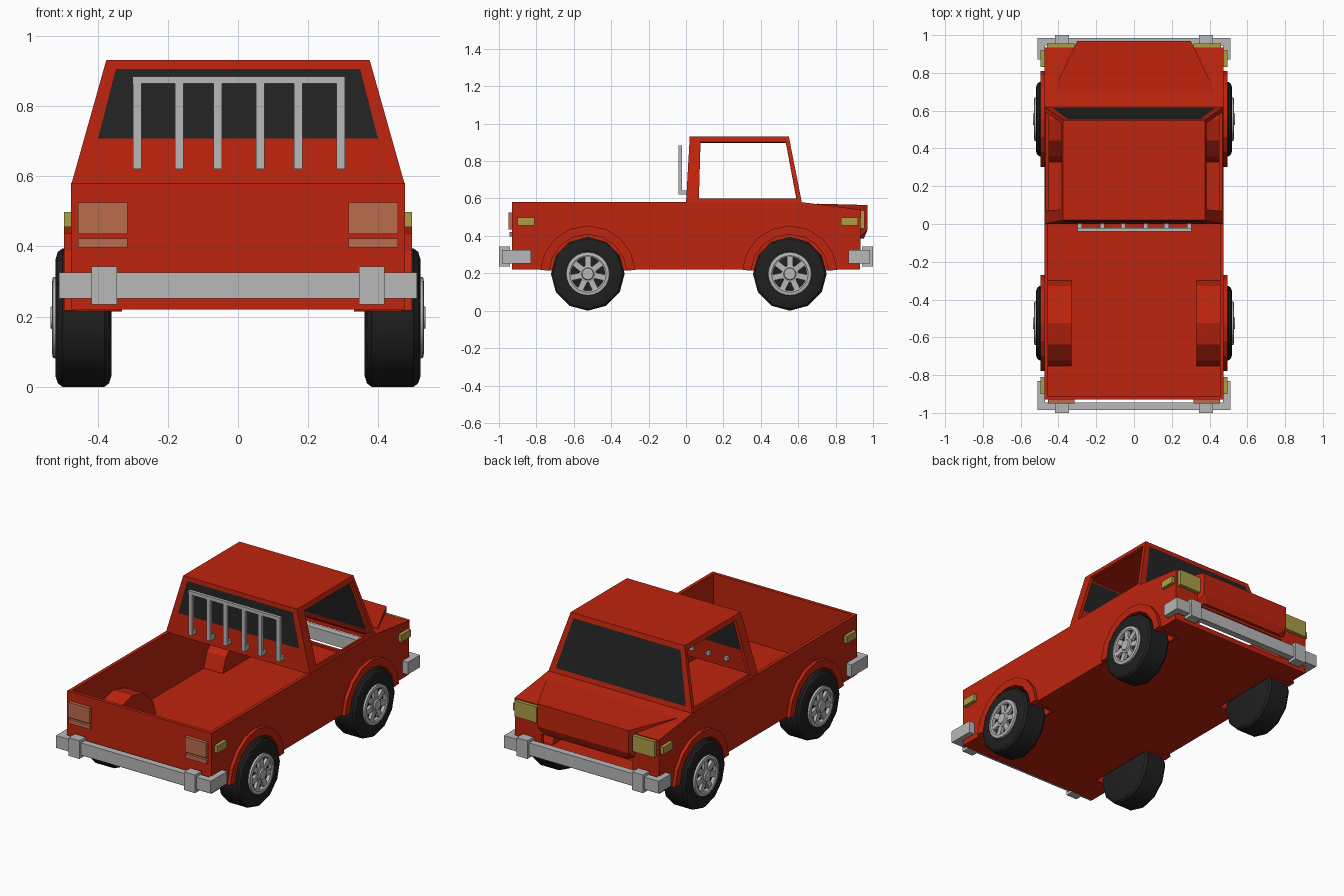
import bpy, bmesh, math
from mathutils import Vector, Matrix

old = bpy.data.objects.get("Cube")
if old:
    bpy.data.objects.remove(old, do_unlink=True)


def material(name, rgb):
    m = bpy.data.materials.new(name)
    m.use_nodes = True
    m.diffuse_color = (*rgb, 1)
    m.node_tree.nodes["Principled BSDF"].inputs["Base Color"].default_value = (*rgb, 1)
    return m


RED = material("red_paint", (0.52, 0.017, 0.004))
GREY = material("light_grey_metal", (0.48, 0.48, 0.48))
GLASS = material("dark_glass", (0.017, 0.017, 0.017))
RUBBER = material("black_rubber", (0.014, 0.014, 0.014))
AMBER = material("yellow_lamp", (0.42, 0.34, 0.06))
LAMP = material("salmon_lamp", (0.5, 0.15, 0.075))


def finish(name, bm, *mats):
    bmesh.ops.recalc_face_normals(bm, faces=bm.faces)
    mesh = bpy.data.meshes.new(name)
    bm.to_mesh(mesh)
    bm.free()
    for m in mats:
        mesh.materials.append(m)
    ob = bpy.data.objects.new(name, mesh)
    bpy.context.collection.objects.link(ob)
    return ob


def prism(name, pts, x0, x1, mat):
    """Extrude a (y, z) outline along x."""
    bm = bmesh.new()
    face = bm.faces.new([bm.verts.new((x0, y, z)) for y, z in pts])
    ext = bmesh.ops.extrude_face_region(bm, geom=[face])
    verts = [v for v in ext["geom"] if isinstance(v, bmesh.types.BMVert)]
    bmesh.ops.translate(bm, verts=verts, vec=(x1 - x0, 0, 0))
    return finish(name, bm, mat)


def box(name, x, y, z, mat):
    return prism(name, [(y[0], z[0]), (y[1], z[0]), (y[1], z[1]), (y[0], z[1])], *x, mat)


def arc(cy, cz, r, n, a0=0, a1=180):
    angles = [math.radians(a0 + (a1 - a0) * i / n) for i in range(n + 1)]
    return [(cy + r * math.cos(a), cz + r * math.sin(a)) for a in angles]


def arch(name, cy, r_in, r_out, x0, x1, n):
    pts = arc(cy, 0.2, r_out, n, 4, 176) + arc(cy, 0.2, r_in, n, 4, 176)[::-1]
    return prism(name, pts, x0, x1, RED)


def active(ob):
    bpy.ops.object.select_all(action="DESELECT")
    ob.select_set(True)
    bpy.context.view_layer.objects.active = ob


def cut(ob, cutter):
    mod = ob.modifiers.new("cut", "BOOLEAN")
    mod.operation, mod.solver, mod.object = "DIFFERENCE", "EXACT", cutter
    active(ob)
    bpy.ops.object.modifier_apply(modifier=mod.name)
    bpy.data.objects.remove(cutter, do_unlink=True)


AXLES = {"rear": -0.525, "front": 0.555}
SIDES = {"left": 1, "right": -1}

# Open tub with bed, cab sides and hood
body = prism("body", [(-0.93, 0.22), (0.93, 0.22), (0.935, 0.54), (0.62, 0.58), (-0.93, 0.58)],
             -0.475, 0.475, RED)
cut(body, prism("inside", [(-0.91, 0.24), (0.91, 0.24), (0.91, 0.525), (0.62, 0.562),
                           (0.61, 0.7), (-0.91, 0.7)], -0.455, 0.455, RED))
cut(body, box("grille_gap", (-0.3, 0.3), (0.88, 1), (0.25, 0.37), RED))
for cy in AXLES.values():
    for s in SIDES.values():
        cut(body, prism("wheel_hole", arc(cy, 0.2, 0.22, 24, 0, 345), s * 0.34, s * 0.6, RED))

# Protruding nose in front of the hood
bm = bmesh.new()
for s in (1, -1):
    for p in [(0.43, 0.7, 0.572), (0.3, 0.97, 0.565), (0.3, 0.97, 0.43),
              (0.26, 0.95, 0.385), (0.32, 0.92, 0.385), (0.43, 0.7, 0.56)]:
        bm.verts.new((s * p[0], p[1], p[2]))
bmesh.ops.convex_hull(bm, input=bm.verts)
finish("nose", bm, RED)


# Cab: four framed panels and a roof
def framed(bm, corners, left, right, low, high, glass):
    """Quad (bottom left, bottom right, top right, top left) with a window."""
    bl, br, tr, tl = map(Vector, corners)

    def at(u, v):
        return bl.lerp(br, u).lerp(tl.lerp(tr, u), v)

    outer = [bm.verts.new(c) for c in (bl, br, tr, tl)]
    inner = [bm.verts.new(at(u, v)) for u, v in
             ((left, low), (right, low), (right, high), (left, high))]
    for i in range(4):
        j = (i + 1) % 4
        bm.faces.new((outer[i], outer[j], inner[j], inner[i]))
    if glass:
        bm.faces.new(inner).material_index = 1


bm = bmesh.new()
base = [(-0.475, 0, 0.575), (0.475, 0, 0.575), (0.475, 0.62, 0.575), (-0.475, 0.62, 0.575)]
top = [(-0.375, 0.02, 0.93), (0.375, 0.02, 0.93), (0.375, 0.55, 0.93), (-0.375, 0.55, 0.93)]
windows = [(0.045, 0.955, 0.37, 0.93, True), (0.11, 0.96, 0.07, 0.92, False),
           (0.04, 0.96, 0.09, 0.92, True), (0.04, 0.89, 0.07, 0.92, False)]
for i, window in enumerate(windows):
    j = (i + 1) % 4
    framed(bm, (base[i], base[j], top[j], top[i]), *window)
bm.faces.new([bm.verts.new(c) for c in top])
bmesh.ops.remove_doubles(bm, verts=bm.verts, dist=0.0001)
cab = finish("cab", bm, RED, GLASS)
shell = cab.modifiers.new("thickness", "SOLIDIFY")
shell.thickness, shell.offset = 0.018, -1

# Rack behind the rear window
for i, x in enumerate((-0.287, -0.167, -0.058, 0.063, 0.172, 0.292)):
    box(f"rack_bar_{i}", (x - 0.012, x + 0.012), (-0.04, -0.022), (0.62, 0.87), GREY)
    box(f"rack_foot_{i}", (x - 0.012, x + 0.012), (-0.03, 0.035), (0.62, 0.642), GREY)
box("rack_top", (-0.3, 0.305), (-0.04, -0.022), (0.863, 0.884), GREY)

# Bumpers with wrapped ends and upright blocks
for end, e, tip in (("rear", -1, 0.83), ("front", 1, 0.87)):
    box(f"{end}_bumper", (-0.51, 0.51), (e * 0.945, e * 0.985), (0.252, 0.325), GREY)
    for side, s in SIDES.items():
        box(f"{end}_bumper_end_{side}", (s * 0.47, s * 0.51), (e * tip, e * 0.95),
            (0.252, 0.325), GREY)
        box(f"{end}_bumper_block_{side}", (s * 0.345, s * 0.417), (e * 0.94, e),
            (0.235, 0.343), GREY)

# Lamps
for side, s in SIDES.items():
    box(f"tail_lamp_{side}", (s * 0.315, s * 0.455), (-0.95, -0.92), (0.435, 0.525), LAMP)
    box(f"reverse_lamp_{side}", (s * 0.315, s * 0.455), (-0.945, -0.92), (0.397, 0.422), LAMP)
    box(f"headlamp_{side}", (s * 0.315, s * 0.46), (0.92, 0.955), (0.44, 0.535), AMBER)
    box(f"rear_marker_{side}", (s * 0.47, s * 0.495), (-0.9, -0.81), (0.455, 0.498), AMBER)
    box(f"front_marker_{side}", (s * 0.47, s * 0.495), (0.83, 0.92), (0.455, 0.498), AMBER)


def lathe(name, profile, centre, s, n, mat):
    """Spin an (x, radius) profile round the axle."""
    bm = bmesh.new()
    verts = [bm.verts.new((s * x, 0, -r)) for x, r in profile]
    edges = [bm.edges.new(pair) for pair in zip(verts, verts[1:])]
    bmesh.ops.spin(bm, geom=verts + edges, axis=(1, 0, 0), cent=(0, 0, 0),
                   angle=math.tau, steps=n, use_duplicate=False)
    bmesh.ops.remove_doubles(bm, verts=bm.verts, dist=0.0001)
    ob = finish(name, bm, mat)
    ob.location = centre
    active(ob)
    bpy.ops.object.shade_smooth_by_angle(angle=math.radians(35))
    return ob


# Wheels, wells and flares
tyre = [(0.36, 0), (0.36, 0.165), (0.367, 0.187), (0.38, 0.197), (0.5, 0.197),
        (0.513, 0.187), (0.52, 0.165), (0.515, 0.11), (0.505, 0.1), (0.505, 0)]
rim = [(0.505, 0.09), (0.525, 0.09), (0.53, 0.098), (0.527, 0.115), (0.51, 0.118)]
hub = [(0.5, 0.045), (0.525, 0.045), (0.527, 0.034), (0.534, 0.03), (0.534, 0)]
for end, cy in AXLES.items():
    for side, s in SIDES.items():
        tag = f"{end}_{side}"
        centre = (0, cy, 0.197)
        lathe(f"tyre_{tag}", tyre, centre, s, 12, RUBBER)
        lathe(f"rim_{tag}", rim, centre, s, 24, GREY)
        lathe(f"hub_{tag}", hub, centre, s, 16, GREY)
        bm = bmesh.new()
        for k in range(7):
            turn = Matrix.Rotation(math.tau * k / 7, 4, "X")
            place = turn @ Matrix.Translation((s * 0.514, 0, 0.065)) \
                @ Matrix.Diagonal((0.018, 0.032, 0.07, 1))
            bmesh.ops.create_cube(bm, size=1, matrix=place)
        finish(f"spokes_{tag}", bm, GREY).location = centre
        arch(f"wheel_well_{tag}", cy, 0.215, 0.235, s * 0.33, s * 0.47, 6)
        prism(f"well_wall_{tag}", arc(cy, 0.2, 0.225, 6, 4, 176), s * 0.33, s * 0.345, RED)
        arch(f"flare_{tag}", cy, 0.208, 0.255, s * 0.465, s * 0.495, 8)
